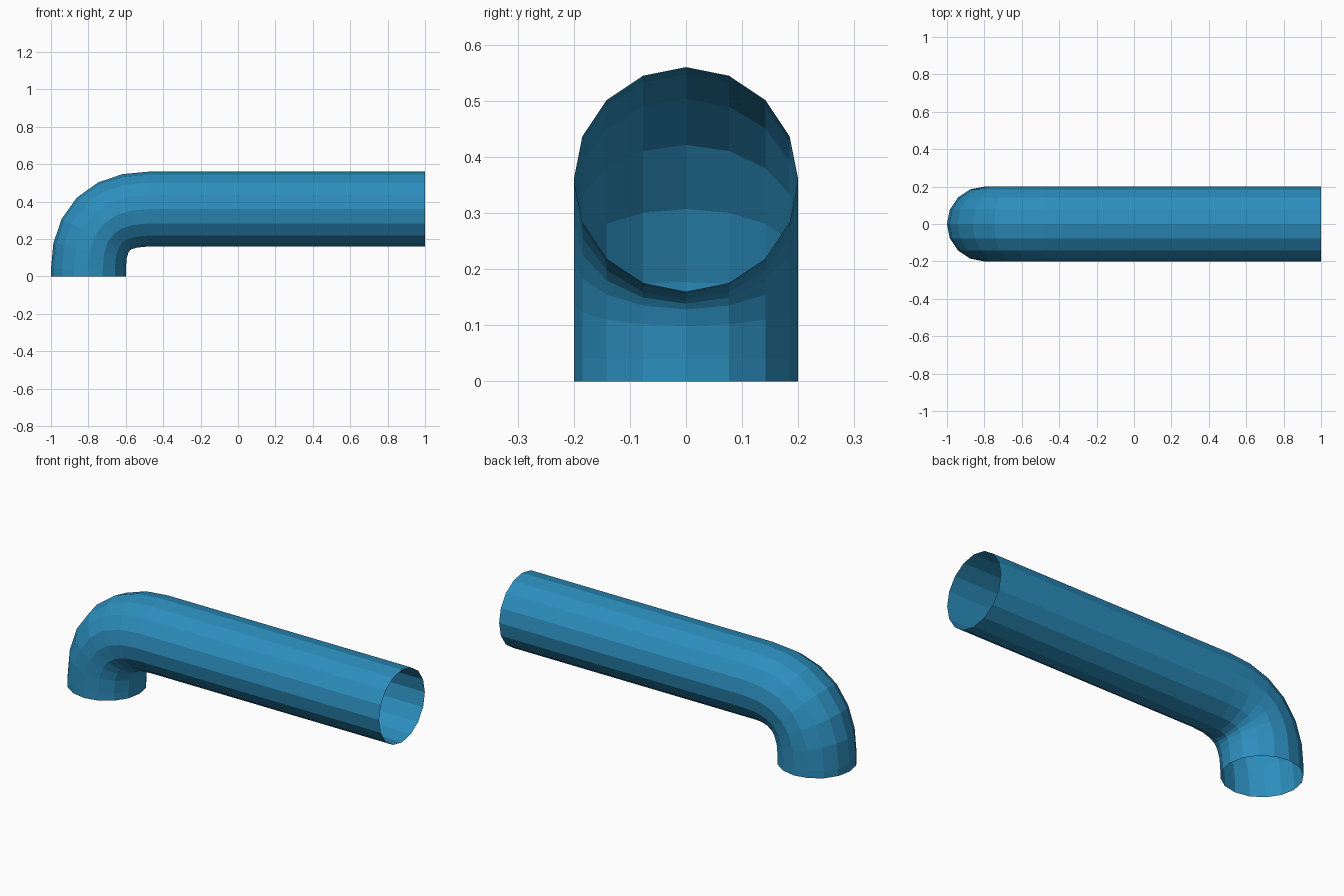
import bpy, bmesh, math
from mathutils import Vector

if "Cube" in bpy.data.objects:
    bpy.data.objects.remove(bpy.data.objects["Cube"])

SIDES, RADIUS, STEPS = 16, 0.2, 6

# Centre line: short riser, quadratic bend, long straight run
p0, p1, p2 = Vector((-0.8, 0, 0.04)), Vector((-0.8, 0, 0.36)), Vector((-0.48, 0, 0.36))
path = [(Vector((-0.8, 0, 0)), Vector((0, 0, 1)))]
for i in range(STEPS + 1):
    t = i / STEPS
    point = p0 * (1 - t) ** 2 + p1 * 2 * t * (1 - t) + p2 * t ** 2
    tangent = (p1 - p0) * (1 - t) + (p2 - p1) * t
    path.append((point, tangent.normalized()))
path.append((Vector((1, 0, 0.36)), Vector((1, 0, 0))))

# Sweep an open 16-sided ring along the centre line
bm = bmesh.new()
side = Vector((0, 1, 0))
rings = []
for point, tangent in path:
    up = side.cross(tangent)
    rings.append([bm.verts.new(point + RADIUS * (math.cos(a) * up + math.sin(a) * side))
                  for a in (2 * math.pi * k / SIDES for k in range(SIDES))])
for r, s in zip(rings, rings[1:]):
    for k in range(SIDES):
        j = (k + 1) % SIDES
        # winding keeps the normals pointing outward
        face = bm.faces.new((r[k], s[k], s[j], r[j]))
        face.normal_update()
        centre = sum((v.co for v in r + s), Vector()) / (2 * SIDES)
        if face.normal.dot(face.calc_center_median() - centre) < 0:
            face.normal_flip()

mesh = bpy.data.meshes.new("pipe")
bm.to_mesh(mesh)
bm.free()
pipe = bpy.data.objects.new("pipe", mesh)
bpy.context.collection.objects.link(pipe)

# Blue paint
blue = bpy.data.materials.new("blue_paint")
blue.diffuse_color = (0.025, 0.27, 0.51, 1)
blue.use_nodes = True
blue.node_tree.nodes["Principled BSDF"].inputs["Base Color"].default_value = blue.diffuse_color
mesh.materials.append(blue)
